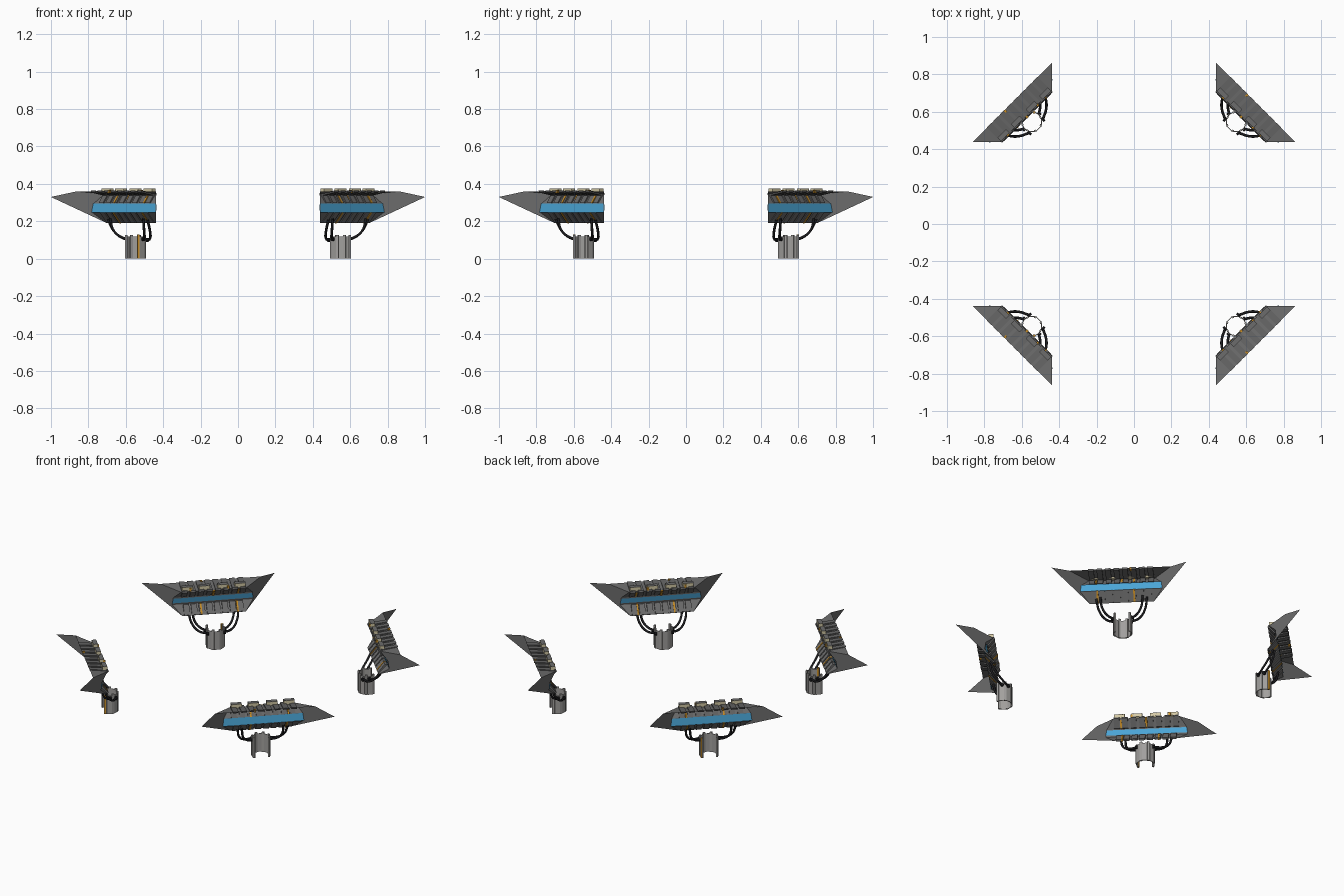
import bpy, bmesh, math
from mathutils import Matrix, Vector

if "Cube" in bpy.data.objects:
    bpy.data.objects.remove(bpy.data.objects["Cube"])

MITRE = 0.619   # half-length of a mitred strip at radius r is r - MITRE


def mat(name, c):
    m = bpy.data.materials.new(name)
    m.diffuse_color = (*c, 1)
    m.use_nodes = True
    m.node_tree.nodes["Principled BSDF"].inputs["Base Color"].default_value = m.diffuse_color
    return m


GREY = mat("panel grey", (0.15, 0.15, 0.15))
RIB = mat("rib grey", (0.13, 0.13, 0.13))
PALE = mat("pale metal", (0.36, 0.35, 0.34))
BLUE = mat("blue", (0.07, 0.38, 0.68))
ORANGE = mat("orange", (0.58, 0.27, 0.02))
CREAM = mat("cream", (0.66, 0.59, 0.38))
BLACK = mat("black rubber", (0.012, 0.012, 0.014))


def place(name, data, *mats, units=((0, 1), (1, 1), (2, -1), (3, -1))):
    """Copies on the diagonals; -1 mirrors. Local x is radial, y is along the panel."""
    for m in mats:
        data.materials.append(m)
    for k, flip in units:
        o = bpy.data.objects.new(f"{name}_{k + 1}", data)
        o.rotation_euler.z = math.pi / 4 + k * math.pi / 2
        o.scale.y = flip
        bpy.context.collection.objects.link(o)


def finish(name, bm, *mats, **kw):
    me = bpy.data.meshes.new(name)
    bm.to_mesh(me)
    bm.free()
    place(name, me, *mats, **kw)


def prism(bm, profile, t, w):
    """Extrude an (r, z) outline along the panel, centred on t."""
    a = [bm.verts.new((r, t - w / 2, z)) for r, z in profile]
    b = [bm.verts.new((r, t + w / 2, z)) for r, z in profile]
    n = len(a)
    fs = [bm.faces.new(a), bm.faces.new(b[::-1])]
    fs += [bm.faces.new((a[i], b[i], b[(i + 1) % n], a[(i + 1) % n])) for i in range(n)]
    bmesh.ops.recalc_face_normals(bm, faces=fs)


def rect(r0, r1, z0, z1):
    return [(r0, z0), (r1, z0), (r1, z1), (r0, z1)]


# Mitred panel: flange, band, inward wall and top shelf, plus pointed end fins
prof = [(0.808, 0.192), (0.861, 0.248), (0.855, 0.295), (0.815, 0.345), (0.919, 0.36)]
bm = bmesh.new()
ends = [[bm.verts.new((r, s * (r - MITRE), z)) for r, z in prof] for s in (-1, 1)]
for i in range(4):
    bm.faces.new((ends[0][i], ends[0][i + 1], ends[1][i + 1], ends[1][i]))
for s, e in zip((-1, 1), ends):
    tip = bm.verts.new((1.017, s * (1.017 - MITRE), 0.33))
    for i in range(4):
        bm.faces.new((e[i], e[i + 1], tip))
finish("mitred_panel", bm, GREY)

# Blue band: full height outside, slimmer inside
bm = bmesh.new()
for d, z0, z1 in ((0.004, 0.248, 0.295), (-0.004, 0.257, 0.289)):
    bm.faces.new([bm.verts.new((r + d, s * (r - MITRE), z))
                  for r, z, s in ((0.861, z0, -1), (0.855, z1, -1),
                                  (0.855, z1, 1), (0.861, z0, 1))])
finish("blue_band", bm, BLUE)

# Ribs wrapping the wall and shelf, and flat ribs on the lower flange
upper = [(0.862, 0.297), (0.832, 0.339), (0.918, 0.353), (0.922, 0.364),
         (0.81, 0.352), (0.806, 0.343), (0.846, 0.297)]
lower = [(0.804, 0.198), (0.815, 0.191), (0.866, 0.246), (0.846, 0.249)]
bm, low = bmesh.new(), bmesh.new()
for i in range(8):
    t = -0.175 + i * 0.05
    prism(bm, upper, t, 0.033)
    prism(low, lower, t * 0.92, 0.035)
finish("shelf_ribs", bm, RIB)
finish("flange_ribs", low, GREY)

# Slim orange accent strips
bm = bmesh.new()
prism(bm, [(0.842, 0.297), (0.85, 0.297), (0.82, 0.345), (0.803, 0.343)], 0.0, 0.012)
for t in (-0.15, 0.075):
    prism(bm, [(0.866, 0.297), (0.836, 0.337), (0.82, 0.337), (0.85, 0.297)], t, 0.01)
for t in (-0.142, 0.075):
    prism(bm, [(0.802, 0.199), (0.816, 0.189), (0.869, 0.246), (0.844, 0.25)], t, 0.01)
for t, r in ((-0.085, 0.808), (0.14, 0.808), (0.06, 0.905)):
    prism(bm, rect(r, r + 0.014, 0.35, 0.367), t, 0.012)
finish("orange_strips", bm, ORANGE)

# Cream lugs on stems with thin grey covers along the upper edge
lugs, covers = bmesh.new(), bmesh.new()
for t in (-0.158, -0.055, 0.055, 0.158):
    prism(lugs, rect(0.815, 0.842, 0.354, 0.374), t, 0.064)
    prism(lugs, rect(0.82, 0.842, 0.34, 0.354), t, 0.038)
    prism(covers, rect(0.815, 0.842, 0.3742, 0.3752), t, 0.064)
finish("cream_lugs", lugs, CREAM)
finish("lug_covers", covers, GREY)

# Split socket ring: staves around a C open towards the outside
CR, RAD = 0.773, 0.052
bm, accent = bmesh.new(), bmesh.new()
N = 11


def stave(target, i, out, sx, sy, sz):
    a = math.radians(60 + 240 * i / (N - 1))
    bmesh.ops.create_cube(target, size=1, matrix=(
        Matrix.Translation((CR, 0, sz / 2)) @ Matrix.Rotation(a, 4, 'Z')
        @ Matrix.Translation((out, 0, 0)) @ Matrix.Diagonal((sx, sy, sz, 1))))


for i in range(N):
    if i % 2 == 0:
        stave(bm, i, RAD, 0.010, 0.014, 0.128)
    else:
        stave(bm, i, RAD, 0.004, 0.030, 0.118)
stave(accent, N - 1, RAD, 0.012, 0.010, 0.1285)
finish("socket_ring", bm, PALE)
finish("socket_accent", accent, ORANGE, units=((1, 1), (2, -1)))

# Cables hanging from the panel to the socket, two each side
cu = bpy.data.curves.new("cables", 'CURVE')
cu.dimensions = '3D'
cu.bevel_depth = 0.007
cu.bevel_resolution = 1
cu.resolution_u = 5
paths = [[(0.738, 0.045, 0.10), (0.765, 0.10, 0.108), (0.80, 0.135, 0.145), (0.835, 0.15, 0.21)],
         [(0.775, 0.055, 0.105), (0.795, 0.085, 0.115), (0.825, 0.115, 0.15), (0.842, 0.125, 0.215)]]
for p in paths:
    for s in (-1, 1):
        sp = cu.splines.new('BEZIER')
        sp.bezier_points.add(len(p) - 1)
        for b, (r, t, z) in zip(sp.bezier_points, p):
            b.co = Vector((r, s * t, z))
            b.handle_left_type = b.handle_right_type = 'AUTO'
place("cables", cu, BLACK)

# Plugs where the cables meet the socket
bm = bmesh.new()
for p in paths:
    for s in (-1, 1):
        r, t, z = p[0]
        bmesh.ops.create_cone(bm, cap_ends=True, segments=8, radius1=0.011, radius2=0.011, depth=0.012,
                              matrix=Matrix.Translation((r, s * (t + 0.006), z)) @ Matrix.Rotation(math.pi / 2, 4, 'X'))
finish("cable_plugs", bm, BLACK)
